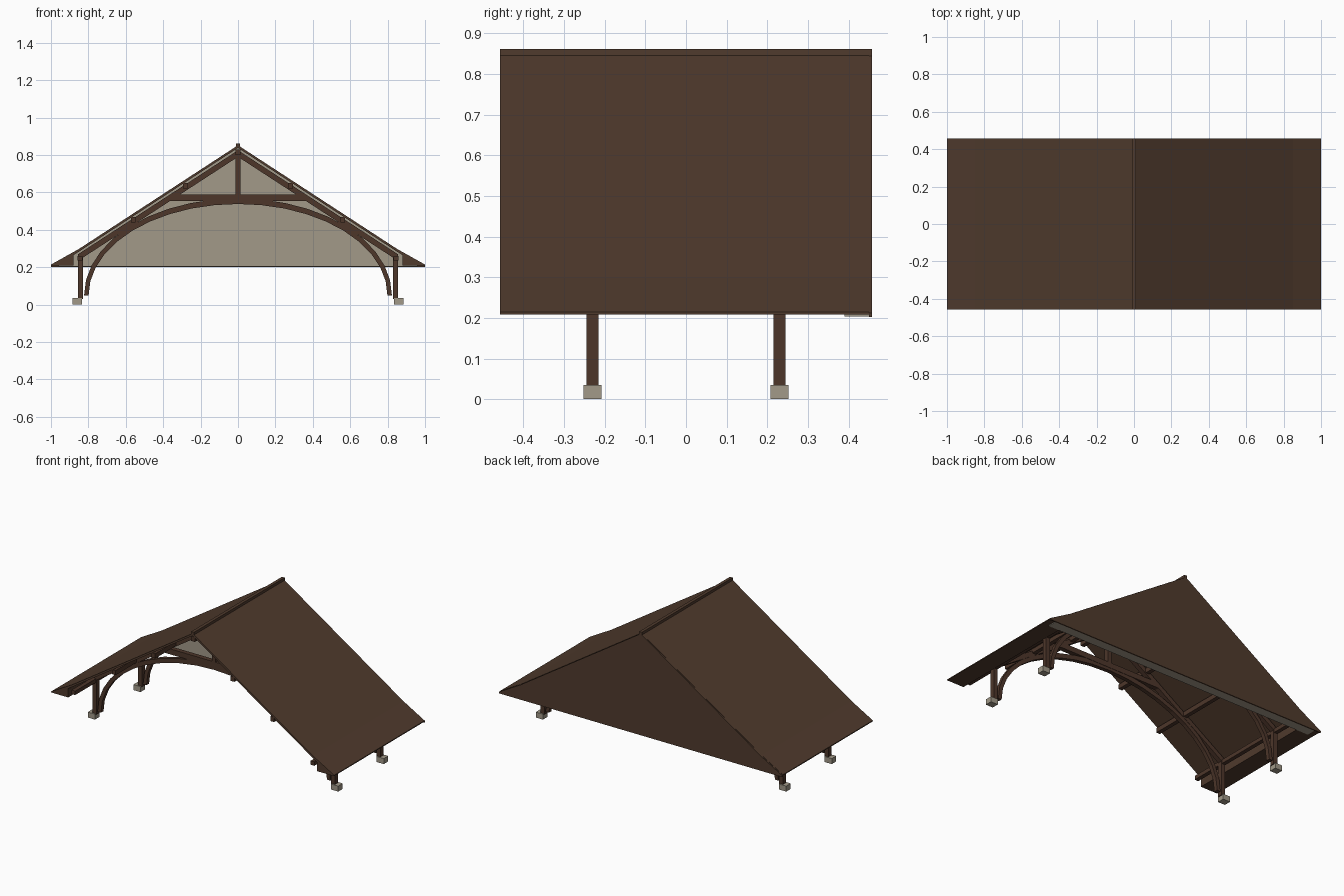
import bpy
import bmesh
import math

cube = bpy.data.objects.get("Cube")
if cube:
    bpy.data.objects.remove(cube)


def material(name, color):
    m = bpy.data.materials.new(name)
    m.use_nodes = True
    m.diffuse_color = (*color, 1)
    m.node_tree.nodes["Principled BSDF"].inputs["Base Color"].default_value = (*color, 1)
    return m


SHINGLE = material("roof_brown", (0.080, 0.043, 0.026))
TIMBER = material("timber_brown", (0.075, 0.037, 0.023))
STONE = material("plaster_grey", (0.36, 0.32, 0.25))


def prism(name, outline, y0, y1, mat):
    """Extrude an x-z outline along y."""
    bm = bmesh.new()
    face = bm.faces.new([bm.verts.new((x, y0, z)) for x, z in outline])
    ext = bmesh.ops.extrude_face_region(bm, geom=[face])
    verts = [v for v in ext["geom"] if isinstance(v, bmesh.types.BMVert)]
    bmesh.ops.translate(bm, verts=verts, vec=(0, y1 - y0, 0))
    bmesh.ops.recalc_face_normals(bm, faces=bm.faces)
    mesh = bpy.data.meshes.new(name)
    bm.to_mesh(mesh)
    bm.free()
    mesh.materials.append(mat)
    obj = bpy.data.objects.new(name, mesh)
    bpy.context.collection.objects.link(obj)
    return obj


def box(name, x, y, z0, z1, wx, wy, mat):
    outline = [(x - wx / 2, z0), (x + wx / 2, z0), (x + wx / 2, z1), (x - wx / 2, z1)]
    return prism(name, outline, y - wy / 2, y + wy / 2, mat)


def mirrored(half):
    """Close a half outline whose first and last points lie on x = 0."""
    return half + [(-x, z) for x, z in reversed(half[1:-1])]


FRONT, BACK = -0.458, 0.458
PITCH = 0.65

# Roof with flared, boxed eaves
prism("roof", mirrored([(0, 0.852), (0.85, 0.298), (1, 0.214), (1, 0.208),
                        (0.88, 0.208), (0.88, 0.264), (0, 0.838)]), FRONT, 0.45, SHINGLE)
box("ridge_cap", 0, 0, 0.844, 0.862, 0.02, BACK - FRONT, SHINGLE)

# Closed back gable: plaster inside, boards outside
prism("gable_wall", mirrored([(0, 0.842), (0.96, 0.225), (0.96, 0.204), (0, 0.204)]),
      0.39, 0.45, STONE)
prism("gable_boards", mirrored([(0, 0.85), (0.85, 0.296), (1, 0.212), (1, 0.202), (0, 0.202)]),
      0.45, BACK, SHINGLE)

# Long timbers running front to back
box("ridge_beam", 0, -0.03, 0.80, 0.83, 0.026, 0.85, TIMBER)
for side in (-1, 1):
    for x in (0.28, 0.56):
        top = 0.838 - PITCH * x
        box("purlin", side * x, -0.03, top - 0.036, top - 0.006, 0.026, 0.85, TIMBER)
    box("wall_plate", side * 0.845, -0.03, 0.235, 0.26, 0.026, 0.85, TIMBER)

# Arched brace outline
STEPS = 20
angles = [math.pi * i / STEPS for i in range(STEPS + 1)]


def arc(rx, rz):
    return [(rx * math.cos(a), 0.05 + rz * math.sin(a)) for a in angles]


arch = arc(0.823, 0.518) + arc(0.799, 0.488)[::-1]

# Two identical trusses on footed posts
for y in (-0.23, 0.23):
    y0, y1 = y - 0.015, y + 0.015
    prism("rafters", mirrored([(0, 0.825), (0.855, 0.825 - PITCH * 0.855),
                               (0.855, 0.79 - PITCH * 0.855), (0, 0.79)]), y0, y1, TIMBER)
    prism("tie_beam", [(-0.39, 0.555), (0.39, 0.555), (0.34, 0.59), (-0.34, 0.59)],
          y0, y1, TIMBER)
    box("king_post", 0, y, 0.58, 0.80, 0.026, 0.03, TIMBER)
    prism("arched_brace", arch, y0 + 0.002, y1 - 0.002, TIMBER)
    for side in (-1, 1):
        box("post", side * 0.843, y, 0.03, 0.25, 0.027, 0.03, TIMBER)
        box("post_foot", side * 0.86, y, 0, 0.035, 0.05, 0.045, STONE)
